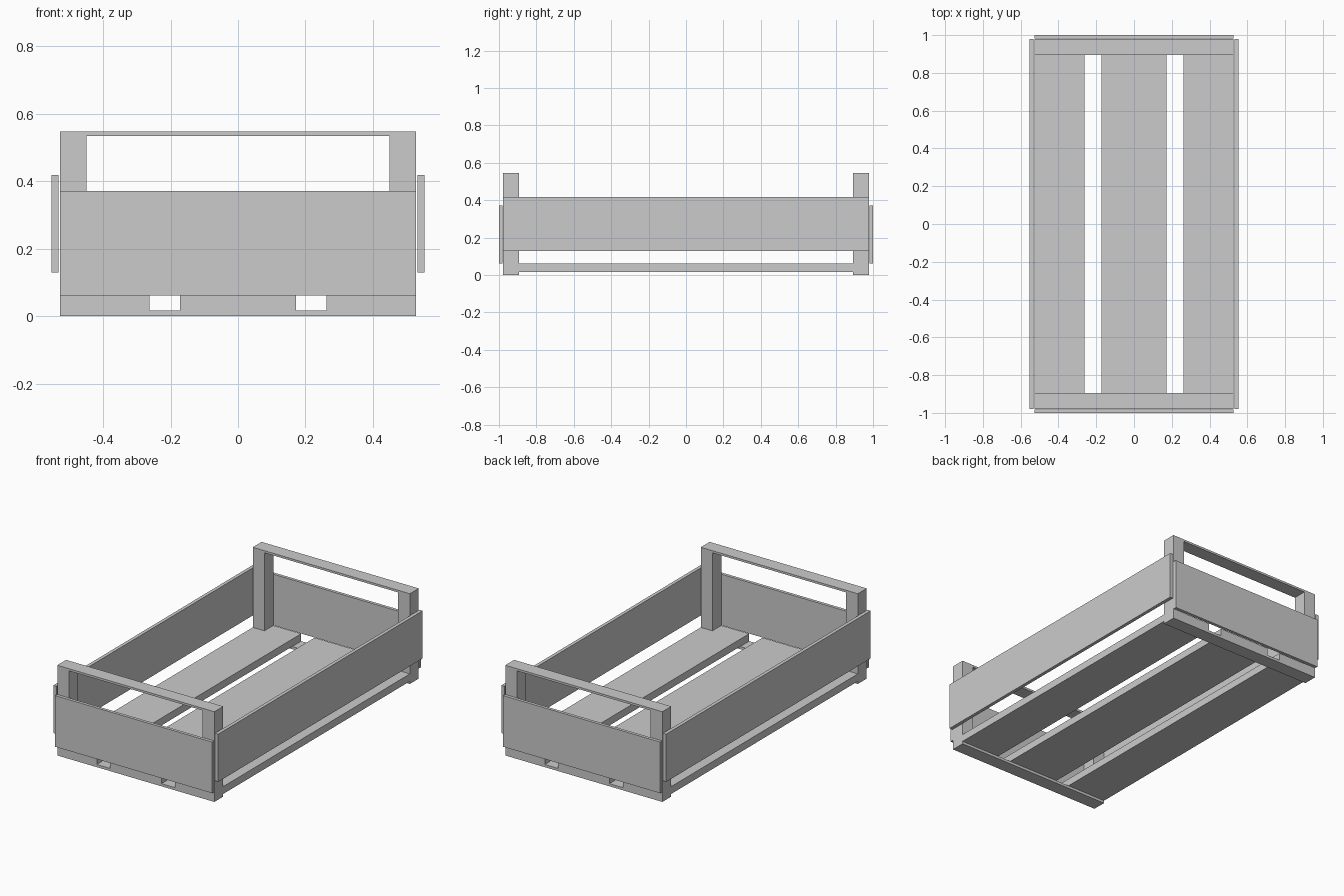
import bpy

cube = bpy.data.objects.get("Cube")
if cube:
    bpy.data.objects.remove(cube, do_unlink=True)

# Single light grey timber colour
grey = bpy.data.materials.new("light grey")
grey.use_nodes = True
colour = (0.6, 0.6, 0.6, 1)
grey.diffuse_color = colour
grey.node_tree.nodes["Principled BSDF"].inputs["Base Color"].default_value = colour


def plank(name, xs, ys, zs):
    """Box spanning the given (low, high) range on each axis."""
    verts = [(x, y, z) for z in zs for y in ys for x in xs]
    faces = [(0, 2, 3, 1), (4, 5, 7, 6), (0, 1, 5, 4),
             (2, 6, 7, 3), (0, 4, 6, 2), (1, 3, 7, 5)]
    mesh = bpy.data.meshes.new(name)
    mesh.from_pydata(verts, [], faces)
    mesh.materials.append(grey)
    obj = bpy.data.objects.new(name, mesh)
    bpy.context.collection.objects.link(obj)


def span(a, b, side):
    """Range from a to b, mirrored to the chosen side."""
    return sorted((a * side, b * side))


HALF_W, HALF_L = 0.527, 0.979     # half width and length of the frame
POST_X, POST_Y = 0.449, 0.894     # inner faces of the corner posts
SLAT_Z, POST_TOP, TOP = (0.016, 0.061), 0.534, 0.547
WIDTH, LENGTH = (-HALF_W, HALF_W), (-HALF_L, HALF_L)

# Floor slats
plank("middle_floor_slat", (-0.172, 0.172), LENGTH, SLAT_Z)
for side, label in ((1, "left"), (-1, "right")):
    plank(label + "_floor_slat", span(0.262, HALF_W, side), LENGTH, SLAT_Z)
    # Long side boards, standing just off the posts
    plank(label + "_side_board", span(0.532, 0.553, side), LENGTH, (0.129, 0.418))

for end, label in ((-1, "front"), (1, "back")):
    depth = span(POST_Y, HALF_L, end)
    # Bottom runner, end board and top handle rail
    plank(label + "_runner", WIDTH, depth, (0, SLAT_Z[0]))
    plank(label + "_end_board", WIDTH, span(0.981, 1, end), (0.061, 0.371))
    plank(label + "_handle_rail", WIDTH, depth, (POST_TOP, TOP))
    # Corner posts
    for side, hand in ((1, "left"), (-1, "right")):
        plank(f"{label}_{hand}_post", span(POST_X, HALF_W, side), depth,
              (SLAT_Z[1], POST_TOP))
